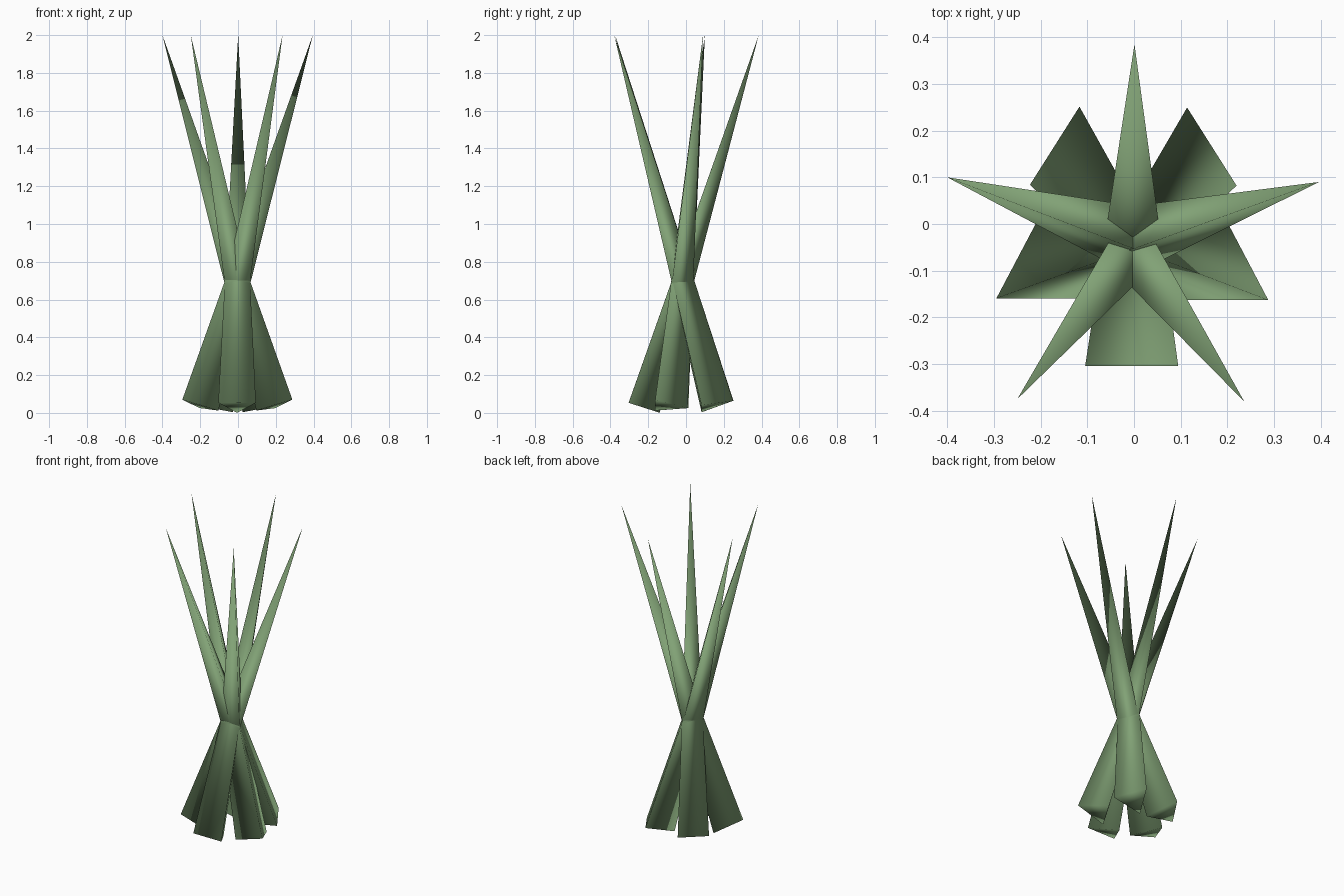
import bpy
import math
from mathutils import Vector, Euler

if "Cube" in bpy.data.objects:
    bpy.data.objects.remove(bpy.data.objects["Cube"])

green = bpy.data.materials.new("leaf_green")
green.diffuse_color = (0.22, 0.36, 0.18, 1)
green.use_nodes = True
green.node_tree.nodes["Principled BSDF"].inputs["Base Color"].default_value = green.diffuse_color

TOP_Z, BASE_Z, RADIUS = 2.0, 0.036, 0.115

# Each blade: tip (x, y) and the centre of its foot (x, y)
blades = [
    ((0.001, 0.385), (-0.005, -0.249)),
    ((0.396, 0.090), (-0.201, -0.102)),
    ((0.236, -0.380), (-0.122, 0.140)),
    ((-0.250, -0.375), (0.119, 0.138)),
    ((-0.400, 0.100), (0.194, -0.106)),
]


def blade(index, tip, foot):
    """Three-sided spike leaning from its foot to its tip, without twist."""
    a, b = Vector((*foot, BASE_Z)), Vector((*tip, TOP_Z))
    d = (b - a).normalized()
    rot = Euler((-math.asin(d.y), math.atan2(d.x, d.z), 0))
    bpy.ops.mesh.primitive_cone_add(vertices=3, radius1=RADIUS, radius2=0,
                                    depth=(b - a).length,
                                    location=(a + b) / 2, rotation=rot)
    ob = bpy.context.object
    ob.name = f"leaf_blade_{index}"
    ob.data.materials.append(green)
    bpy.ops.object.shade_smooth()


# Five blades crossing in a bundle
for i, (tip, foot) in enumerate(blades, 1):
    blade(i, tip, foot)
